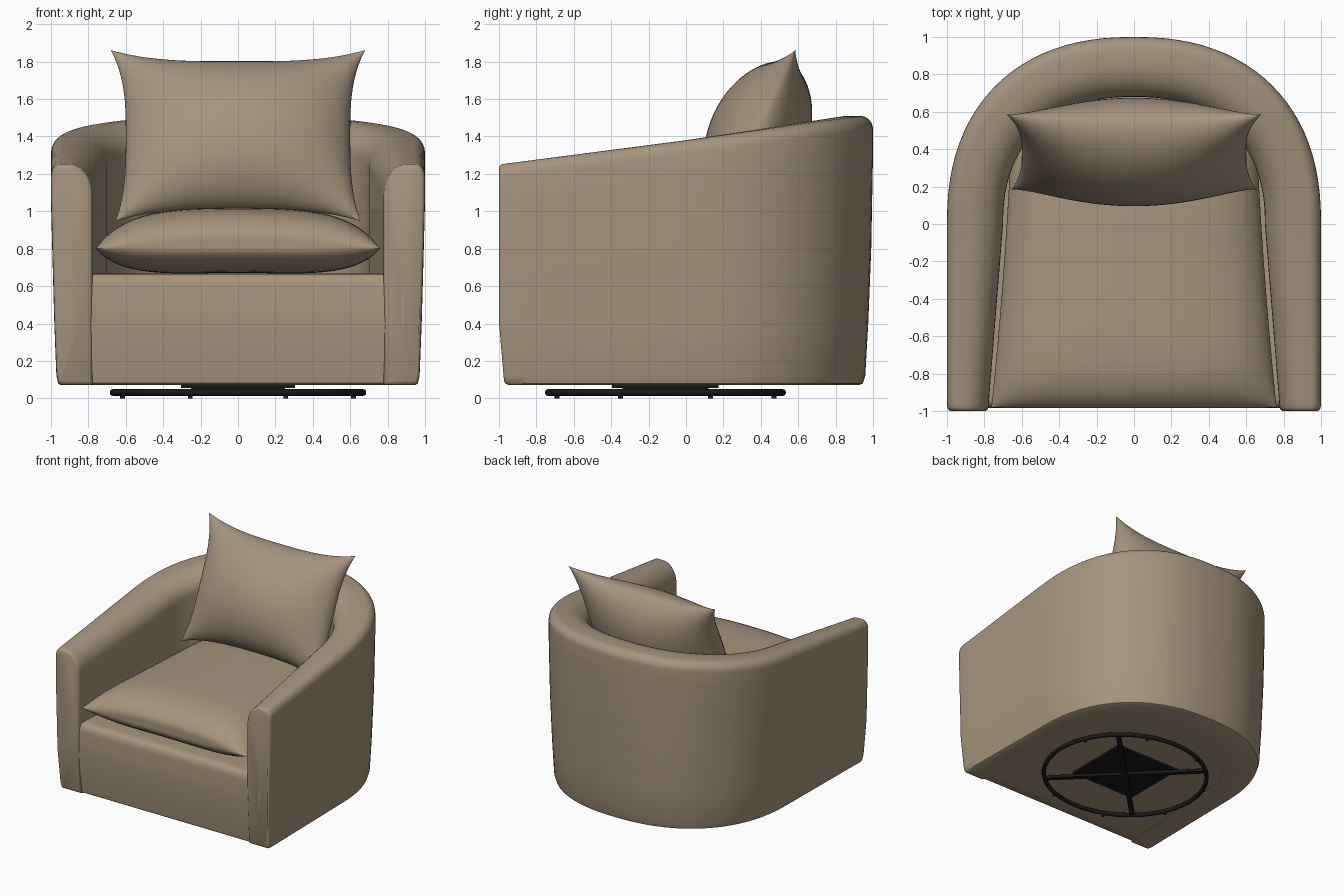
import bpy, bmesh, math
from mathutils import Vector

if "Cube" in bpy.data.objects:
    bpy.data.objects.remove(bpy.data.objects["Cube"])


def material(name, col):
    m = bpy.data.materials.new(name)
    m.diffuse_color = (*col, 1)
    m.use_nodes = True
    m.node_tree.nodes["Principled BSDF"].inputs["Base Color"].default_value = m.diffuse_color
    return m


fabric = material("tan_fabric", (0.38, 0.30, 0.205))
metal = material("black_metal", (0.01, 0.01, 0.01))


def finish(ob, mat, angle=40):
    ob.data.materials.clear()
    ob.data.materials.append(mat)
    bpy.ops.object.select_all(action='DESELECT')
    ob.select_set(True)
    bpy.context.view_layer.objects.active = ob
    bpy.ops.object.shade_smooth_by_angle(angle=math.radians(angle))


def make(name, bm, mat, angle=40):
    bmesh.ops.remove_doubles(bm, verts=bm.verts, dist=0.0005)
    bmesh.ops.recalc_face_normals(bm, faces=bm.faces)
    me = bpy.data.meshes.new(name)
    bm.to_mesh(me)
    bm.free()
    ob = bpy.data.objects.new(name, me)
    bpy.context.collection.objects.link(ob)
    finish(ob, mat, angle)


def bridge(bm, rings, closed=True):
    n = len(rings[0])
    for a, b in zip(rings, rings[1:]):
        for i in range(n if closed else n - 1):
            j = (i + 1) % n
            bm.faces.new((a[i], a[j], b[j], b[i]))


# Plan path: (outer point, inner point) pairs round the U from right arm to left arm
def sp(c):
    return math.copysign(abs(c) ** (2 / 2.3), c)


half = []
for i in range(9):
    y = -0.96 + 0.96 * i / 8
    half.append((Vector((1, y)), Vector((0.70 - 0.08 * y, y))))
for i in range(1, 25):
    t = math.pi / 2 * i / 24
    c, s = sp(max(math.cos(t), 0)), sp(math.sin(t))
    half.append((Vector((c, s)), Vector((0.70 * c, 0.68 * s))))
flip = lambda p: Vector((-p.x, p.y))
path = half + [(flip(a), flip(b)) for a, b in reversed(half[:-1])]


# Cross-section of the arm: f runs from the outer face (0) to the inner face (1)
def section(h):
    p = [(1, 0.07), (0.24, 0.07), (0.17, 0.08), (0.13, 0.12), (0.08, 0.4), (0.03, 0.8), (0.0, h - 0.2)]
    for i in range(7):
        a = math.pi / 2 * i / 6
        p.append((0.22 - 0.22 * math.cos(a), h - 0.07 + 0.07 * math.sin(a)))
    for i in range(10):
        a = math.pi / 2 * i / 9
        p.append((0.42 + 0.58 * math.sin(a), h - 0.16 + 0.16 * math.cos(a)))
    return p + [(1, 0.6)]


def front_tuck(z):
    return 0.035 * max(0, 1 - z / 0.4)


# Wrap-around arms and back
bm = bmesh.new()
rings = []


def ring(o, n, dy=0.0, shrink=0.0, tuck=0.0):
    h = 1.25 + 0.13 * (o.y + 1)
    out = []
    for f, z in section(h):
        f = 0.5 + (f - 0.5) * (1 - shrink * 5)
        z = z - shrink * (z - 0.65) * 1.2
        p = o.lerp(n, f)
        out.append(bm.verts.new((p.x, p.y + dy + tuck * front_tuck(z), z)))
    return out


def end_rings(o, n):
    return [ring(o, n, -0.04, 0.032, 1), ring(o, n, -0.034, 0.014, 1), ring(o, n, -0.022, 0.004, 1)]


start = end_rings(*path[0])
rings = start + [ring(o, n, 0, 0, 1 if k in (0, len(path) - 1) else 0) for k, (o, n) in enumerate(path)]
rings += list(reversed(end_rings(*path[-1])))
bridge(bm, rings)
bm.faces.new(rings[0])
bm.faces.new(rings[-1])
make("arms_and_back", bm, fabric, 45)

# Seat base filling the inside of the shell
bm = bmesh.new()
rings = []
for z, inset in [(0.072, 0.05), (0.082, 0.035), (0.2, 0.018), (0.4, 0), (0.60, 0), (0.635, 0.006),
                 (0.655, 0.02), (0.665, 0.04), (0.668, 0.07)]:
    pts = [o.lerp(n, 0.5) for o, n in path]
    pts[0].y = pts[-1].y = -0.985 + inset
    rings.append([bm.verts.new((p.x, p.y, z)) for p in pts])
bridge(bm, rings)
bm.faces.new(rings[0])
bm.faces.new(rings[-1])
make("seat_base", bm, fabric)


# Cushions: two domed sheets joined along a seam
def cushion(name, fn, n=36):
    bm = bmesh.new()
    par = [math.sin(math.pi / 2 * (2 * i / n - 1)) for i in range(n + 1)]
    for side in (1, -1):
        bridge(bm, [[bm.verts.new(fn(u, v, side)) for u in par] for v in par], closed=False)
    make(name, bm, fabric, 50)


def seat_shape(u, v, side):
    dome = (max(0, 1 - u ** 4) * max(0, 1 - v ** 6)) ** 0.6
    y = -0.215 + 0.765 * v - 0.02 * v * (1 - u * u) * (v < 0) * -1
    y = max(y, -0.985)
    x = u * (0.695 - 0.055 * v + 0.012 * v * v)
    seam = 0.83 - 0.03 * u * u
    return x, y, seam + dome * (0.19 if side > 0 else -0.16)


def back_shape(u, v, side):
    dome = (max(0, 1 - u * u) * max(0, 1 - v * v)) ** 0.58
    x = u * (0.60 + (0.08 if v > 0 else 0.055) * abs(v) ** 3)
    a = v * (0.425 + 0.075 * abs(u) ** 3)
    t = dome * 0.265 * side
    y = 0.385 + 0.40 * a - 0.914 * t
    z = 1.405 + 0.914 * a + 0.40 * t
    return x, y, z


cushion("seat_cushion", seat_shape)
cushion("back_pillow", back_shape)

# Swivel base: ring, diagonal bars, plate and little feet
CY = -0.11
bpy.ops.mesh.primitive_torus_add(location=(0, CY, 0.031), major_radius=0.668, minor_radius=0.018,
                                 major_segments=64, minor_segments=12)
ob = bpy.context.object
ob.name = "base_ring"
ob.scale = (1, 0.94, 1)
finish(ob, metal)


def box(name, loc, size, rot=0):
    bpy.ops.mesh.primitive_cube_add(size=1, location=loc, rotation=(0, 0, rot))
    ob = bpy.context.object
    ob.name = name
    ob.scale = size
    finish(ob, metal)


for k in (1, -1):
    box("base_bar", (0, CY, 0.034), (1.29, 0.04, 0.024), k * math.pi / 4)
box("swivel_plate", (0, CY, 0.064), (0.61, 0.57, 0.016))
box("swivel_plate_lower", (0, CY, 0.052), (0.5, 0.46, 0.016))
for k in range(8):
    a = math.pi / 8 + k * math.pi / 4
    bpy.ops.mesh.primitive_cylinder_add(vertices=12, radius=0.013, depth=0.03,
                                        location=(0.668 * math.cos(a), CY + 0.628 * math.sin(a), 0.015))
    ob = bpy.context.object
    ob.name = "base_foot"
    finish(ob, metal)
